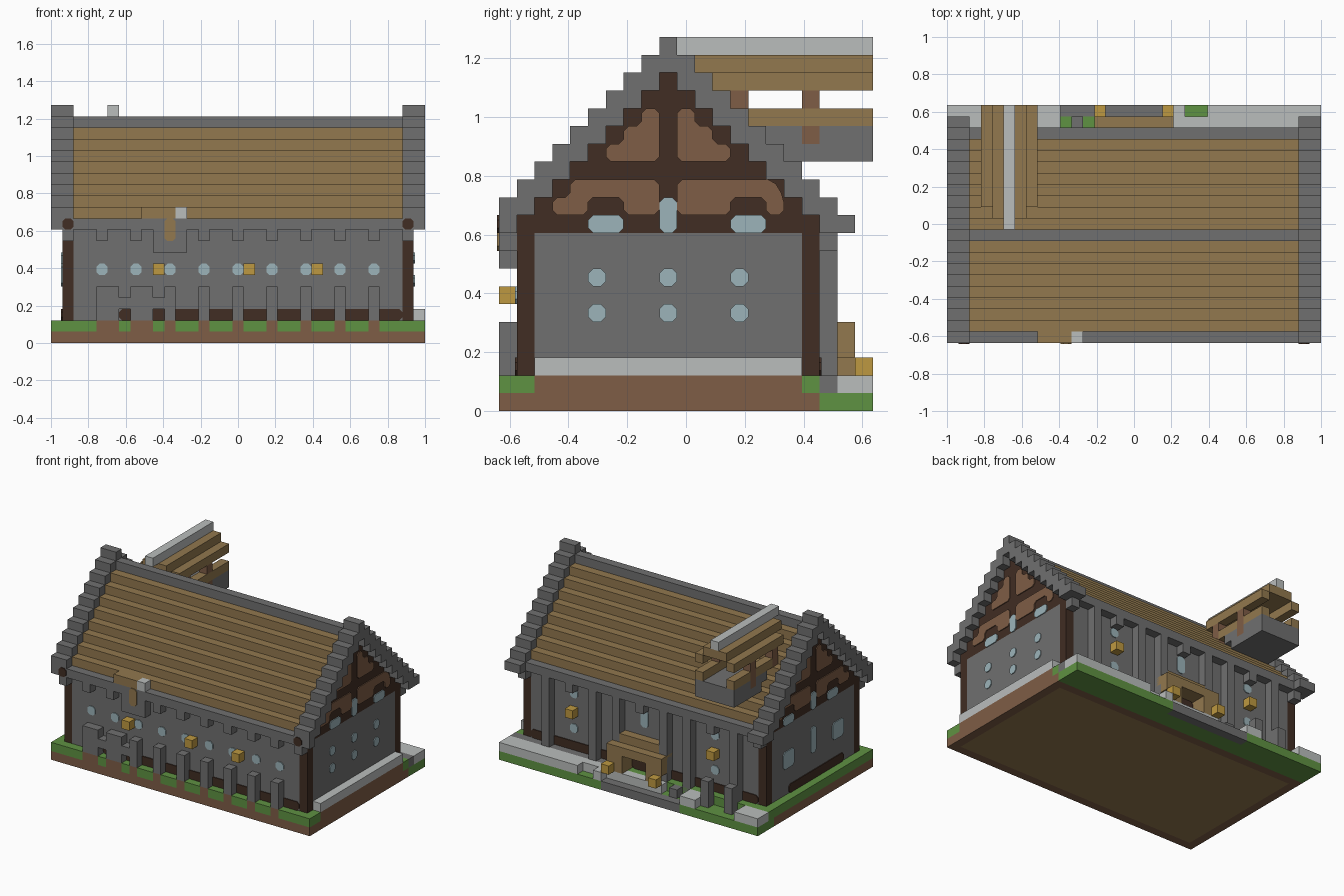
import bpy
import bmesh
from mathutils import Vector

if "Cube" in bpy.data.objects:
    bpy.data.objects.remove(bpy.data.objects["Cube"], do_unlink=True)

U = 2 / 33                       # edge of one building block
ORIGIN = Vector((-1, -21 * U / 2, 0))


def linear(c):
    c /= 255
    return c / 12.92 if c <= 0.04045 else ((c + 0.055) / 1.055) ** 2.4


def material(name, *rgb):
    m = bpy.data.materials.new(name)
    m.use_nodes = True
    col = [linear(c) for c in rgb] + [1]
    m.diffuse_color = col
    bsdf = m.node_tree.nodes["Principled BSDF"]
    bsdf.inputs["Base Color"].default_value = col
    bsdf.inputs["Roughness"].default_value = 1
    return m


STONE = material("grey stone", 112, 112, 112)
PALE = material("pale stone", 186, 189, 188)
PLANK = material("plank brown", 146, 120, 78)
EARTH = material("earth brown", 126, 93, 70)
TIMBER = material("dark timber", 65, 45, 35)
GRASS = material("grass green", 95, 146, 66)
GOLD = material("lamp gold", 190, 153, 65)
GLASS = material("pale blue glass", 156, 180, 186)


def finish(name, bm, mat):
    bmesh.ops.recalc_face_normals(bm, faces=bm.faces)
    mesh = bpy.data.meshes.new(name)
    bm.to_mesh(mesh)
    bm.free()
    mesh.materials.append(mat)
    bpy.context.collection.objects.link(bpy.data.objects.new(name, mesh))


def blocks(name, mat, *boxes):
    """Each box is (first, last) block along x, y and z; a plain number is one block."""
    bm = bmesh.new()
    for box in boxes:
        spans = [(s, s) if isinstance(s, int) else s for s in box]
        lo = Vector([s[0] for s in spans])
        hi = Vector([s[1] + 1 for s in spans])
        vs = bmesh.ops.create_cube(bm, size=1)["verts"]
        for v in vs:
            v.co = ORIGIN + U * Vector([lo[a] + (v.co[a] + 0.5) * (hi[a] - lo[a]) for a in range(3)])
    finish(name, bm, mat)


def plates(name, mat, axis, plane, sign, outlines):
    """Thin plates with clipped corners on a wall across the given axis."""
    bm = bmesh.new()
    for pts in outlines:
        ring = []
        for n, p in enumerate(pts):
            p = Vector(p)
            for q in (pts[n - 1], pts[(n + 1) % len(pts)]):
                ring.append(p + (Vector(q) - p).normalized() * 0.28)
        verts = []
        for p in ring:
            co = (plane, p.x, p.y) if axis == 0 else (p.x, plane, p.y)
            verts.append(bm.verts.new(ORIGIN + U * Vector(co)))
        out = bmesh.ops.extrude_face_region(bm, geom=[bm.faces.new(verts)])["geom"]
        for v in out:
            if isinstance(v, bmesh.types.BMVert):
                v.co[axis] += sign * 0.1 * U
    finish(name, bm, mat)


def pane(a, b, w=1, h=1):
    return [(a, b), (a + w, b), (a + w, b + h), (a, b + h)]


BAYS = range(4, 29, 3)
PIERS = [4, 5, 7, 8] + list(range(10, 29, 3))
MID = 9                          # ridge row


def rise(j):
    return MID - abs(j - MID)


# Ground
blocks("plank_floor", PLANK, ((1, 31), (1, 16), 0))
blocks("earth_base", EARTH, ((0, 32), 0, 0), ((0, 32), 17, 0), (0, (1, 16), 0), (32, (1, 16), 0),
       (32, (2, 16), 1), *[(i, 0, 1) for i in PIERS])
blocks("grass_border", GRASS, *[(i, 0, 1) for i in range(33) if i not in PIERS],
       (0, (1, 18), 1), (32, 1, 1), (32, 17, 1), ((1, 19), 18, 1),
       ((0, 32), (18, 19), 0), ((0, 9), 20, 0), ((20, 32), 20, 0))
blocks("back_step", STONE, ((10, 19), 20, 0), ((20, 32), 18, 1), (11, 19, 1))
blocks("pale_paving", PALE, ((0, 2), (19, 20), 1), ((8, 9), (19, 20), 1), (20, (19, 20), 1),
       ((21, 22), 19, 1), ((23, 32), (19, 20), 1), ((13, 19), 19, 1))
blocks("pale_end_sill", PALE, (32, (2, 16), 2))

# Walls
blocks("stone_walls", STONE, ((2, 30), (1, 17), (1, 9)), (1, (2, 16), (1, 9)), (31, (2, 16), (1, 9)))
blocks("corner_posts", TIMBER, *[(i, j, (1, 10)) for i in (1, 31) for j in (1, 17)])
blocks("gable_walls", TIMBER, *[(i, (max(2, k - 9), min(16, 27 - k)), k)
                                for i in (1, 31) for k in range(10, 19)])
plates("front_timber_base", TIMBER, 1, 1, -1, [pane(6, 2, 25, 1)])
plates("back_timber_base", TIMBER, 1, 18, 1, [pane(2, 2, 29, 1)])
plates("left_timber_base", TIMBER, 0, 1, -1, [pane(4, 2, 10, 1)])

# Front piers, back pilasters and the corbels under the eaves
blocks("front_piers", STONE, *[(i, 0, (2, 4)) for i in PIERS], (6, 0, 3), (9, 0, 3))
blocks("back_pilasters", STONE, *[(i, 18, (1, 9)) for i in (4, 10, 13, 19, 22, 28)])
blocks("back_bollards", STONE, (4, 19, (1, 3)), (7, 19, (1, 3)))
blocks("corbels", STONE, *[(i, j, 9) for i in (1, *BAYS, 31) for j in (0, 18)],
       (9, 0, (8, 9)), (11, 0, (8, 9)), (10, 0, 8))

# Main roof with stepped planks and raised gable copings
blocks("roof_planks", PLANK, *[((2, 30), j, (9 + rise(j), 10 + rise(j)))
                               for j in range(1, 18) if j != MID])
blocks("roof_stone_edges", STONE, ((2, 30), 0, 10), ((2, 30), 18, 10), ((2, 30), MID, (18, 19)))
for name, span in (("right_coping", (0, 1)), ("left_coping", (31, 32))):
    blocks(name, STONE, *[(span, j, (10 + rise(j), 11 + rise(j))) for j in range(19)],
           (span, 19, 10))
plates("beam_ends", TIMBER, 1, 0, -1, [pane(1, 10), pane(31, 10)])

# Small broken canopy on the front eave
blocks("front_canopy", PLANK, ((8, 10), 0, 11), (10, 0, 9))
plates("canopy_bracket", PLANK, 1, 0, -1, [pane(10, 9, 1, 2)])
blocks("canopy_cap", PALE, (11, 0, 11))

# Gable panels and end windows
LOWER_A = [(3, 11), (5, 11), (5, 12), (7, 12), (7, 11), (9, 11), (9, 13), (4, 13), (4, 12), (3, 12)]
LOWER_B = [(10, 11), (13, 11), (13, 12), (15, 12), (15, 11), (16, 11), (16, 12), (15.4, 13), (10, 13)]
UPPER_A = [(6, 14), (9, 14), (9, 17), (8, 17), (8, 16), (7, 16), (7, 15), (6, 15)]
UPPER_B = [(19 - a, b) for a, b in UPPER_A]
HIGH = [pane(5, 10, 2, 1), pane(9, 10, 1, 2), pane(13, 10, 2, 1)]
for side, plane, sign in (("right", 1, -1), ("left", 32, 1)):
    plates(side + "_gable_panels", EARTH, 0, plane, sign, [LOWER_A, LOWER_B, UPPER_A, UPPER_B])
    plates(side + "_gable_windows", GLASS, 0, plane, sign, HIGH)
plates("left_end_windows", GLASS, 0, 32, 1, [pane(j, k) for j in (5, 9, 13) for k in (5, 7)])
plates("right_end_windows", GLASS, 0, 1, -1, [pane(4, 5, 2, 2), pane(9, 5, 1, 3), pane(13, 5, 2, 2)])

# Long wall windows and lamps
plates("front_windows", GLASS, 1, 1, -1, [pane(i, 6) for i in BAYS])
plates("back_windows", GLASS, 1, 18, 1,
       [pane(i, k) for i in (7, 25) for k in (4, 8)] + [pane(16, 7, 1, 2)])
blocks("front_lamps", GOLD, *[(i, 0, 6) for i in (9, 17, 23)])
blocks("back_lamps", GOLD, *[(i, 18, 6) for i in (7, 25)])

# Back porch
blocks("porch_frame", PLANK, *[(i, (18, 19), (2, 3)) for i in (14, 18)],
       ((13, 19), (18, 19), 4), ((14, 18), 18, 5), (13, 19, 3), (19, 19, 3))
plates("porch_door", TIMBER, 1, 18.12, 1, [pane(15, 2, 3, 2)])
blocks("porch_lamps", GOLD, (13, 20, 2), (19, 20, 2))

# Open hoist dormer on the back slope
blocks("dormer_ridge", PALE, (5, (10, 20), 20))
blocks("dormer_roof", PLANK, ((4, 6), (11, 20), 19), (3, (12, 20), 18), (7, (12, 20), 18))
blocks("dormer_rails", PLANK, (3, (14, 20), 16), (7, (14, 20), 16))
blocks("dormer_posts", EARTH, *[(i, 17, (15, 17)) for i in (3, 7)],
       *[(i, 13, (15, 17)) for i in (3, 7)])
blocks("dormer_platform", STONE, ((3, 7), (15, 16), 15), ((3, 7), (18, 20), 15),
       ((4, 6), 17, 15), ((3, 7), (16, 20), 14))
